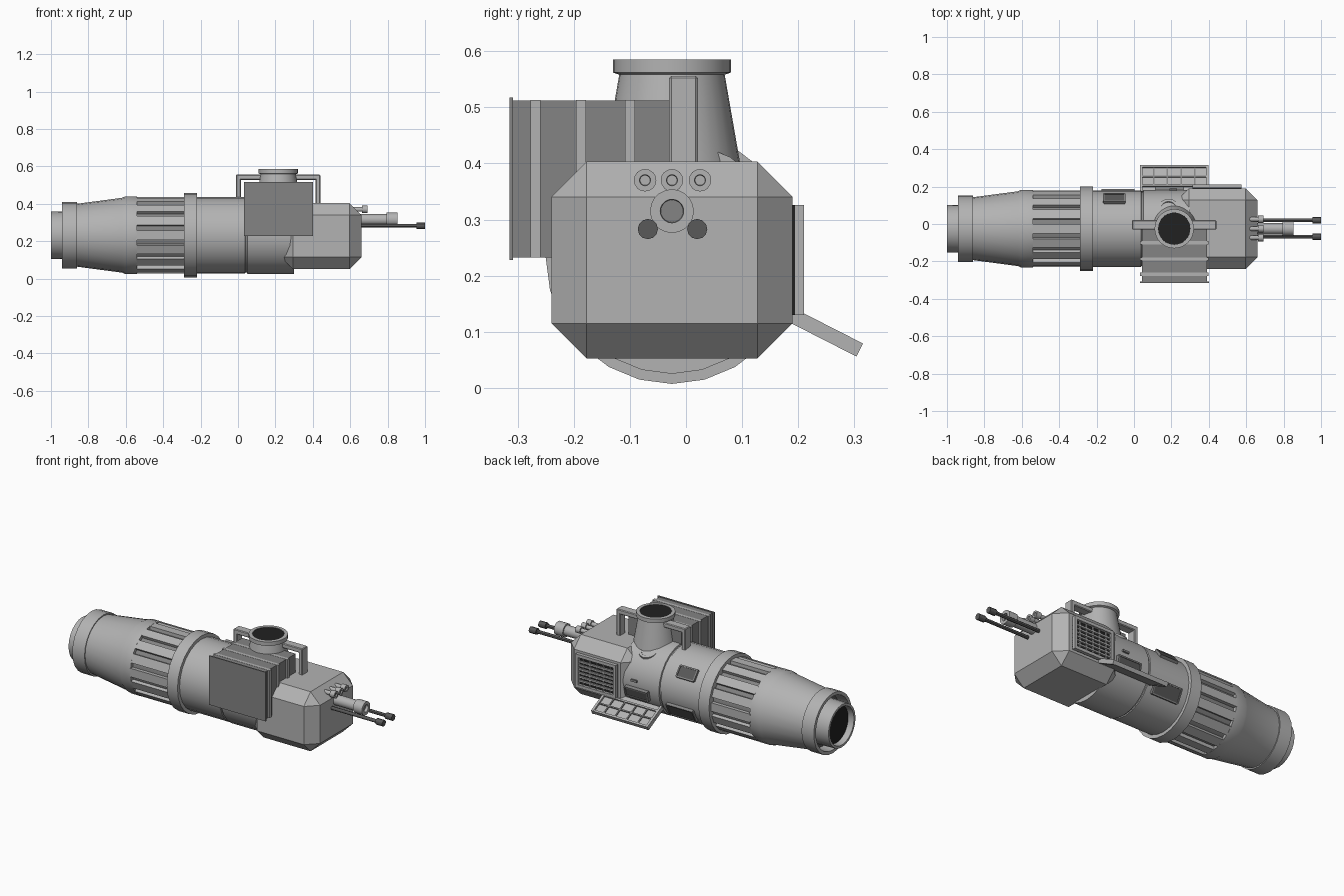
import bpy, bmesh, math
from mathutils import Matrix, Vector

if "Cube" in bpy.data.objects:
    bpy.data.objects.remove(bpy.data.objects["Cube"])


def material(name, v):
    m = bpy.data.materials.new(name)
    m.use_nodes = True
    m.diffuse_color = (v, v, v, 1)
    m.node_tree.nodes["Principled BSDF"].inputs["Base Color"].default_value = (v, v, v, 1)
    return m


LIGHT = material("light grey", 0.45)
MID = material("medium grey", 0.23)
DARK = material("dark grey", 0.1)
BLACK = material("black", 0.015)
CY, CZ = -0.025, 0.232      # hull axis
TX = 0.215                  # turret axis
parts = []


def finish(name, bm, mats):
    bmesh.ops.recalc_face_normals(bm, faces=bm.faces)
    me = bpy.data.meshes.new(name)
    bm.to_mesh(me)
    bm.free()
    for m in mats:
        me.materials.append(m)
    ob = bpy.data.objects.new(name, me)
    bpy.context.collection.objects.link(ob)
    parts.append(ob)
    return ob


def add_box(bm, lo, hi, mat=Matrix(), bevel=0):
    lo, hi = Vector(lo), Vector(hi)
    m = mat @ Matrix.Translation((lo + hi) / 2) @ Matrix.Diagonal((*(hi - lo), 1))
    verts = bmesh.ops.create_cube(bm, size=1, matrix=m)["verts"]
    if bevel:
        edges = list({e for v in verts for e in v.link_edges})
        bmesh.ops.bevel(bm, geom=edges, offset=bevel, segments=1, affect='EDGES')


def boxes(name, ranges, mat, matrix=Matrix(), bevel=0):
    bm = bmesh.new()
    for lo, hi in ranges:
        add_box(bm, lo, hi, matrix, bevel)
    return finish(name, bm, [mat])


def lathe(name, profile, mat, origin=(0, CY, CZ), axis=(1, 0, 0), sides=24):
    """Turn (distance, radius) points about an axis."""
    bm = bmesh.new()
    m = Matrix.Translation(origin) @ Vector(axis).to_track_quat('Z', 'Y').to_matrix().to_4x4()
    rings = []
    for t, r in profile:
        angles = [math.tau * i / sides for i in range(sides)]
        rings.append([bm.verts.new(m @ Vector((r * math.cos(a), r * math.sin(a), t))) for a in angles])
    for a, b in zip(rings, rings[1:]):
        for i in range(sides):
            j = (i + 1) % sides
            bm.faces.new((a[i], a[j], b[j], b[i]))
    bmesh.ops.remove_doubles(bm, verts=bm.verts, dist=1e-5)
    return finish(name, bm, [mat])


def on_hull(x, degrees):
    """Local x along the hull, z straight out of it."""
    return (Matrix.Translation((x, CY, CZ))
            @ Matrix.Rotation(math.radians(degrees - 90), 4, 'X'))


# Hull, tail cone and exhaust
lathe("hull", [(-0.22, 0), (-0.22, 0.205), (0.038, 0.205), (0.04, 0.199), (0.048, 0.199),
               (0.05, 0.207), (0.3, 0.207), (0.3, 0)], LIGHT)
lathe("hull_ring", [(-0.29, 0), (-0.29, 0.225), (-0.22, 0.225), (-0.22, 0)], LIGHT)
lathe("rib_core", [(-0.55, 0), (-0.55, 0.188), (-0.28, 0.188), (-0.28, 0)], MID)
lathe("tail_cone", [(-0.87, 0.15), (-0.87, 0.167), (-0.62, 0.2), (-0.605, 0.207),
                    (-0.54, 0.207), (-0.54, 0)], LIGHT)
lathe("tail_ring", [(-0.87, 0.14), (-0.86, 0.177), (-0.94, 0.177), (-0.94, 0.158),
                    (-0.87, 0.152), (-0.87, 0.14)], LIGHT)
lathe("tail_gap", [(-0.875, 0.156), (-0.875, 0)], DARK)
lathe("nozzle", [(-0.87, 0.13), (-1, 0.126), (-1, 0.112), (-0.96, 0.108), (-0.96, 0)], LIGHT)
lathe("exhaust_opening", [(-0.965, 0.109), (-0.965, 0)], BLACK)

bm = bmesh.new()
for i in range(16):
    add_box(bm, (0, -0.025, 0.17), (0.26, 0.025, 0.205), on_hull(-0.545, i * 22.5))
finish("cooling_ribs", bm, [LIGHT])

# Chamfered head
boxes("head", [((0.23, -0.24, 0.052), (0.66, 0.19, 0.403))], LIGHT, bevel=0.063)

# Louvred grille on the back of the head
GX, GZ, X0, X1, Z0, Z1 = 0.443, 0.228, 0.312, 0.575, 0.13, 0.326
boxes("grille_backing", [((X0, 0.18, Z0), (X1, 0.194, Z1))], BLACK)
frame = [((X0, 0.18, z), (X1, 0.21, z + 0.018)) for z in (Z0, Z1 - 0.018)]
frame += [((x, 0.18, Z0), (x + 0.018, 0.21, Z1)) for x in (X0, X1 - 0.018)]
boxes("grille_frame", frame, LIGHT)
slats = [((X0, 0.185, Z0 + 0.034 + i * 0.0225), (X1, 0.204, Z0 + 0.044 + i * 0.0225)) for i in range(6)]
slats += [((X0 + i * 0.044 - 0.003, 0.185, Z0), (X0 + i * 0.044 + 0.003, 0.202, Z1)) for i in range(1, 6)]
boxes("grille_slats", slats, LIGHT)

# Side equipment box with upright ribs
boxes("equipment_box", [((0.042, -0.312, 0.232), (0.39, -0.02, 0.512)),
                        ((0.032, -0.315, 0.228), (0.4, -0.308, 0.517))], MID)
boxes("equipment_ribs", [((0.033, y - 0.009, 0.232), (0.399, y + 0.009, 0.513))
                         for y in (-0.268, -0.187, -0.1)], LIGHT)

# Turret with dark opening and two angled handles
lathe("turret", [(0.38, 0.125), (0.558, 0.094), (0.562, 0.105), (0.585, 0.105),
                 (0.585, 0.086), (0.57, 0.084), (0.57, 0)], LIGHT, (TX, CY, 0), (0, 0, 1), 32)
lathe("turret_opening", [(0.583, 0.087), (0.583, 0)], BLACK, (TX, CY, 0), (0, 0, 1), 32)
for side, name in ((-1, "right_handle"), (1, "left_handle")):
    ranges = []
    for a, b, z0, z1 in ((0.08, 0.225, 0.528, 0.556), (0.2, 0.225, 0.395, 0.556)):
        xs = sorted((TX + side * a, TX + side * b))
        ranges.append(((xs[0], -0.03, z0), (xs[1], 0.021, z1)))
    boxes(name, ranges, LIGHT, bevel=0.004)
lathe("turret_spout", [(-0.08, 0.062), (0, 0.055), (0, 0.04), (-0.015, 0.036), (-0.015, 0)],
      LIGHT, (0.185, 0.085, 0.405), (0, 0.45, 0.9), 16)

# Twin guns, central barrel and three sensors
for y, name in ((-0.068, "right_gun"), (0.02, "left_gun")):
    lathe(name, [(0.6, 0.01), (0.955, 0.01), (0.955, 0.018), (1, 0.018), (1, 0)],
          DARK, (0, y, 0.283), sides=12)
lathe("central_barrel", [(0.6, 0.03), (0.795, 0.03), (0.795, 0.039), (0.853, 0.039),
                         (0.853, 0.021), (0.835, 0.02), (0.835, 0)], LIGHT, (0, CY, 0.315), sides=20)
lathe("barrel_bore", [(0.836, 0.02), (0.836, 0)], MID, (0, CY, 0.315), sides=20)
for y in (-0.073, CY, 0.025):
    lathe("sensor", [(0.6, 0.012), (0.662, 0.012), (0.662, 0.02), (0.692, 0.02),
                     (0.692, 0.01), (0.685, 0.009), (0.685, 0)], LIGHT, (0, y, 0.37), sides=16)


# Raised hatches on the back of the hull
def hatch(name, x, angle, w, h, top):
    m = on_hull(x, angle)
    boxes(name, [((-w, -h, 0.18), (w, h, top))], DARK, m)
    rim = [((-w, s * h - 0.004, 0.18), (w, s * h + 0.004, top + 0.004)) for s in (-1, 1)]
    rim += [((s * w - 0.004, -h, 0.18), (s * w + 0.004, h, top + 0.004)) for s in (-1, 1)]
    boxes(name + "_rim", rim, MID, m)


hatch("upper_hatch", -0.105, 39, 0.056, 0.032, 0.213)
hatch("lower_hatch", -0.085, -27, 0.085, 0.04, 0.213)
hatch("middle_hatch", 0.19, -13, 0.073, 0.027, 0.22)
boxes("hatch_grip", [((-0.02, -0.006, 0.2), (0.02, 0.006, 0.215))], MID, on_hull(0.21, 6))

# Open flap with a ridged face
flap = Matrix.Translation((TX, 0.2, 0.13)) @ Matrix.Rotation(math.radians(-27), 4, 'X')
W, D = 0.184, 0.126
boxes("flap", [((-W, -0.03, -0.017), (W, D, -0.004))], LIGHT, flap)
ridges = [((s * (W - 0.007) - 0.007, -0.03, -0.019), (s * (W - 0.007) + 0.007, D, 0.007)) for s in (-1, 1)]
ridges += [((-W, D - 0.012, -0.017), (W, D, 0.006)), ((-W, 0, -0.01), (W, 0.01, 0.005))]
boxes("flap_rim", ridges, LIGHT, flap)
grid = [((x - 0.004, 0, -0.01), (x + 0.004, D, 0.002)) for x in (-0.11, -0.037, 0.037, 0.11)]
boxes("flap_grid", grid + [((-W, 0.058, -0.01), (W, 0.066, 0.002))], MID, flap)

# Smooth shading with sharp edges kept
bpy.ops.object.select_all(action='DESELECT')
for ob in parts:
    ob.select_set(True)
bpy.context.view_layer.objects.active = parts[0]
bpy.ops.object.shade_smooth_by_angle(angle=math.radians(30))
